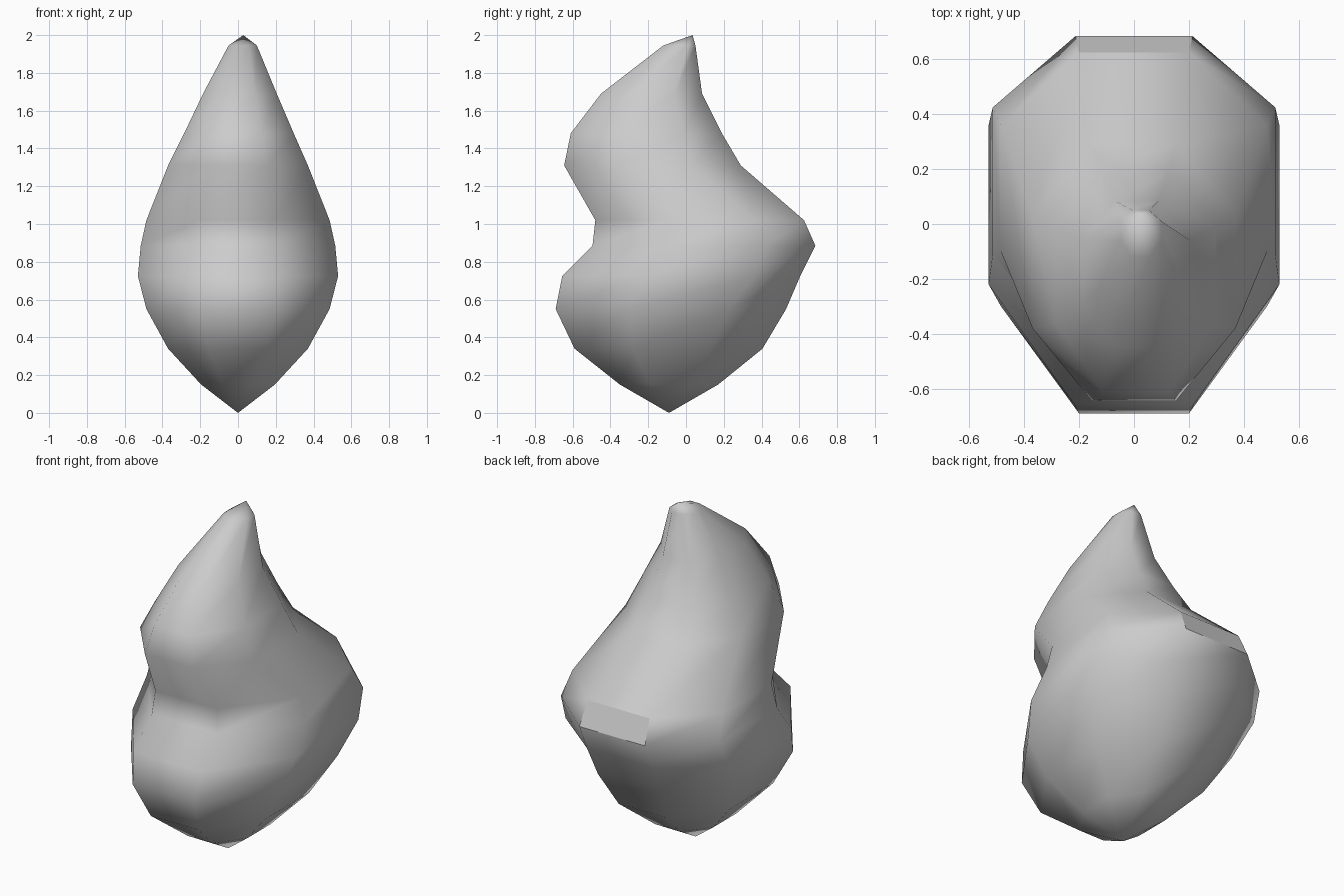
import bpy, bmesh

if "Cube" in bpy.data.objects:
    bpy.data.objects.remove(bpy.data.objects["Cube"])

# Ring profile: z, x centre, half width, y of front, side-front, side-back, back
RINGS = [
    (0.15, 0.00, 0.195, -0.35, -0.19, 0.02, 0.17),
    (0.34, 0.00, 0.37, -0.59, -0.28, 0.13, 0.405),
    (0.55, 0.00, 0.485, -0.69, -0.30, 0.23, 0.53),
    (0.725, 0.00, 0.53, -0.655, -0.22, 0.36, 0.605),
    (0.885, 0.00, 0.515, -0.495, -0.11, 0.425, 0.685),
    (1.02, 0.00, 0.485, -0.48, -0.10, 0.36, 0.625),
    (1.31, 0.00, 0.37, -0.645, -0.38, 0.03, 0.29),
    (1.48, 0.005, 0.29, -0.61, -0.36, -0.01, 0.19),
    (1.69, 0.01, 0.195, -0.45, -0.29, -0.06, 0.085),
    (1.945, 0.025, 0.075, -0.12, -0.06, 0.01, 0.05),
]
BEVEL = 0.414  # octagon corner ratio

bm = bmesh.new()


def add_ring(z, xc, w, f, sf, sb, b):
    """Eight-sided ring, counter-clockwise from the front left corner."""
    n = w * BEVEL
    pts = [(-n, f), (n, f), (w, sf), (w, sb), (n, b), (-n, b), (-w, sb), (-w, sf)]
    return [bm.verts.new((xc + x, y, z)) for x, y in pts]


# Lofted body
rings = [add_ring(*r) for r in RINGS]
for low, high in zip(rings, rings[1:]):
    for i in range(8):
        j = (i + 1) % 8
        bm.faces.new((low[i], low[j], high[j], high[i])).smooth = True

# Pointed bottom and tip
bottom = bm.verts.new((0, -0.09, 0))
tip = bm.verts.new((0.028, 0.035, 2.0))
for i in range(8):
    j = (i + 1) % 8
    bm.faces.new((bottom, rings[0][j], rings[0][i])).smooth = True
    bm.faces.new((tip, rings[-1][i], rings[-1][j])).smooth = True

# Flat patch on the rear ridge
patch = {rings[4][4], rings[4][5], rings[5][4], rings[5][5]}
for face in bm.faces:
    if set(face.verts) == patch:
        face.smooth = False

bmesh.ops.recalc_face_normals(bm, faces=bm.faces)
mesh = bpy.data.meshes.new("pointed_body")
bm.to_mesh(mesh)
bm.free()
body = bpy.data.objects.new("pointed_body", mesh)
bpy.context.collection.objects.link(body)
